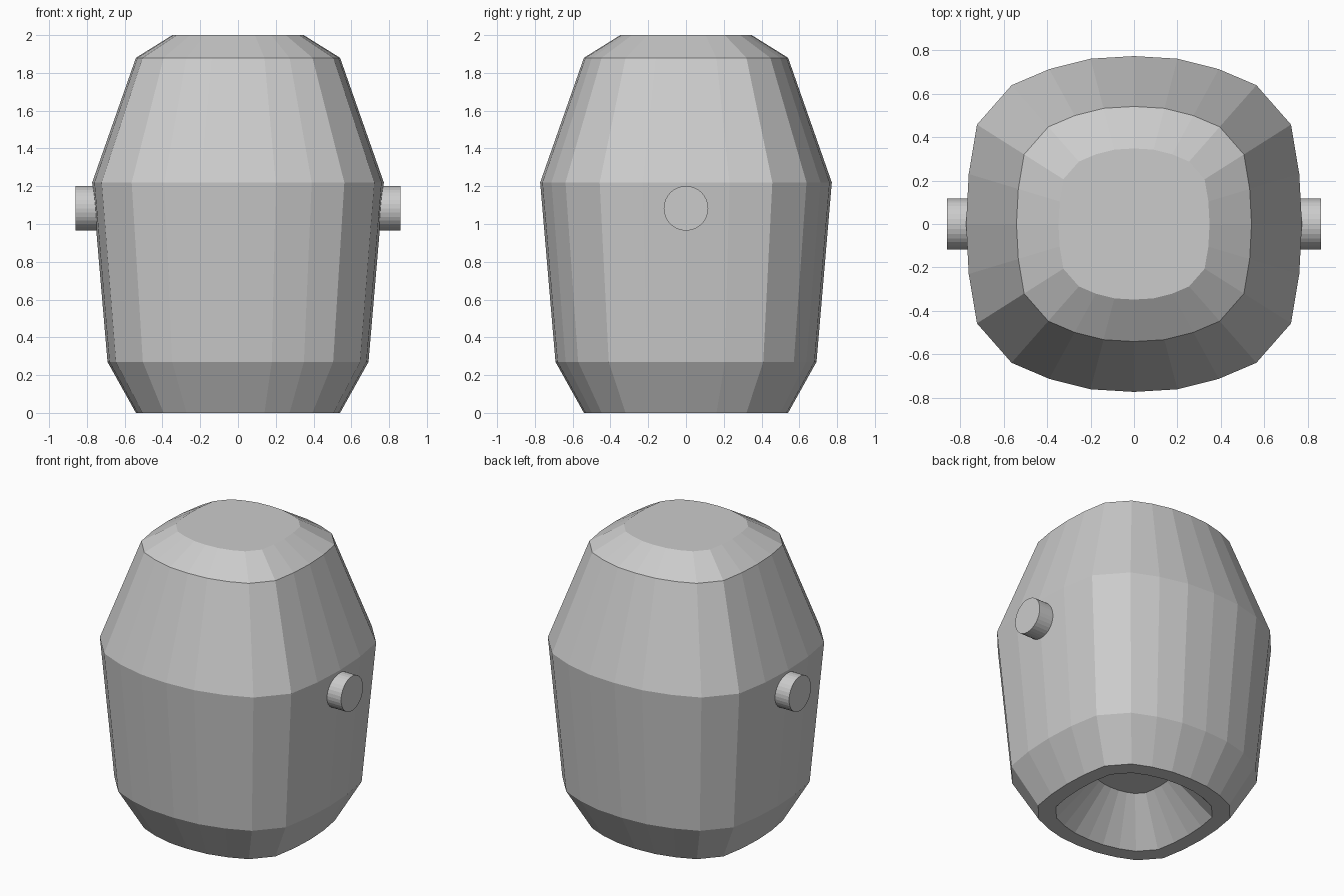
import bpy, bmesh, math

if "Cube" in bpy.data.objects:
    bpy.data.objects.remove(bpy.data.objects["Cube"])

# one quadrant of the rounded-square cross-section at the widest ring, +x to +y
QUAD = [(.772, 0), (.76, .23), (.722, .457), (.563, .638), (.39, .712), (.2, .76)]


def section():
    pts = list(QUAD)
    pts.append((0, .772))
    pts += [(-x, y) for x, y in reversed(QUAD)]
    pts += [(-x, -y) for x, y in QUAD[1:]]
    pts.append((0, -.772))
    pts += [(x, -y) for x, y in reversed(QUAD[1:])]
    return pts


def loft(name, levels):
    """Skin scaled copies of the section through (z, scale) levels, capping both ends."""
    bm = bmesh.new()
    rings = [[bm.verts.new((x * s, y * s, z)) for x, y in section()] for z, s in levels]
    n = len(rings[0])
    for a, b in zip(rings, rings[1:]):
        for i in range(n):
            j = (i + 1) % n
            bm.faces.new((a[i], a[j], b[j], b[i]))
    bm.faces.new(rings[0])
    bm.faces.new(rings[-1])
    bmesh.ops.recalc_face_normals(bm, faces=bm.faces)
    me = bpy.data.meshes.new(name)
    bm.to_mesh(me)
    bm.free()
    ob = bpy.data.objects.new(name, me)
    bpy.context.collection.objects.link(ob)
    return ob


# body: recess floor, recess rim, then outside from the base up to the flat top
loft("barrel_body", [(.27, .28), (0, .57), (0, .70), (.27, .895),
                     (1.22, 1.0), (1.88, .70), (2.0, .45)])

# side pegs
for side, label in ((-1, "left"), (1, "right")):
    bpy.ops.mesh.primitive_cylinder_add(vertices=32, radius=.118, depth=.2,
                                        location=(side * .76, 0, 1.083),
                                        rotation=(0, math.pi / 2, 0))
    bpy.context.object.name = label + "_peg"
